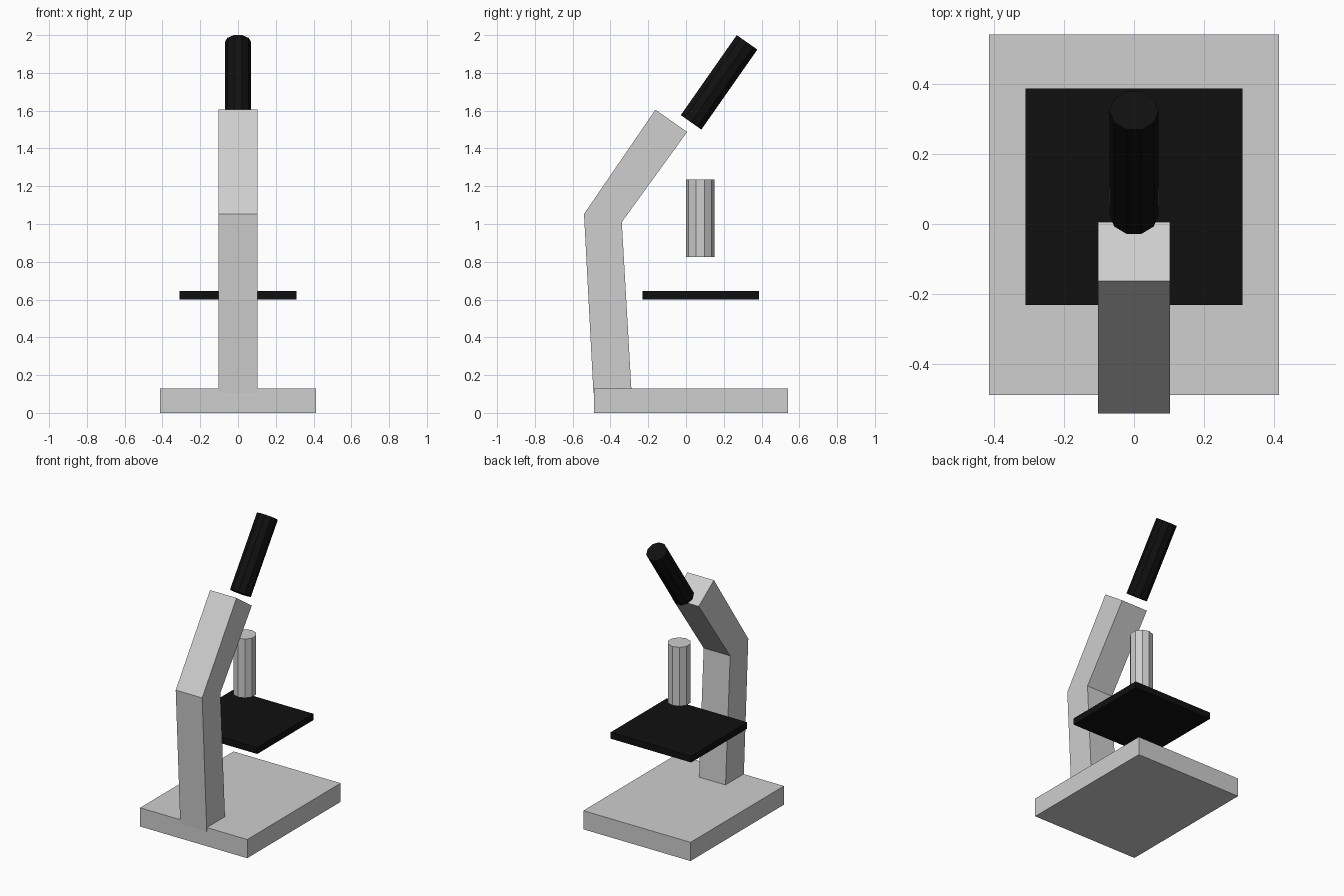
import bpy
import bmesh
from math import radians
from mathutils import Matrix, Vector

cube = bpy.data.objects.get("Cube")
if cube:
    bpy.data.objects.remove(cube, do_unlink=True)


def make_material(name, value):
    mat = bpy.data.materials.new(name)
    mat.use_nodes = True
    colour = (value, value, value, 1)
    mat.diffuse_color = colour
    mat.node_tree.nodes["Principled BSDF"].inputs["Base Color"].default_value = colour
    return mat


grey = make_material("light grey", 0.62)
black = make_material("soft black", 0.005)


def finish(name, bm, mat):
    bmesh.ops.recalc_face_normals(bm, faces=bm.faces)
    mesh = bpy.data.meshes.new(name)
    bm.to_mesh(mesh)
    bm.free()
    mesh.materials.append(mat)
    obj = bpy.data.objects.new(name, mesh)
    bpy.context.collection.objects.link(obj)
    return obj


def box(name, low, high, mat):
    low, high = Vector(low), Vector(high)
    bm = bmesh.new()
    place = Matrix.Translation((low + high) / 2) @ Matrix.Diagonal((*(high - low), 1))
    bmesh.ops.create_cube(bm, size=1, matrix=place)
    return finish(name, bm, mat)


def tube(name, centre, radius, length, mat, tilt=0, turn=0):
    bm = bmesh.new()
    place = (Matrix.Translation(centre) @ Matrix.Rotation(radians(tilt), 4, 'X')
             @ Matrix.Rotation(radians(turn), 4, 'Z'))
    bmesh.ops.create_cone(bm, cap_ends=True, segments=10, radius1=radius,
                          radius2=radius, depth=length, matrix=place)
    return finish(name, bm, mat)


def side_profile(name, points, half_width, mat):
    bm = bmesh.new()
    face = bm.faces.new([bm.verts.new((-half_width, y, z)) for y, z in points])
    side = bmesh.ops.extrude_face_region(bm, geom=[face])
    moved = [v for v in side["geom"] if isinstance(v, bmesh.types.BMVert)]
    bmesh.ops.translate(bm, verts=moved, vec=(2 * half_width, 0, 0))
    return finish(name, bm, mat)


# Foot and specimen stage
box("base", (-0.413, -0.488, 0), (0.413, 0.54, 0.13), grey)
box("stage", (-0.31, -0.231, 0.6), (0.31, 0.386, 0.645), black)

# Bent arm, sunk slightly into the base
side_profile("arm", [(-0.49, 0.105), (-0.54, 1.053), (-0.162, 1.605),
                     (0.006, 1.487), (-0.34, 1.01), (-0.288, 0.105)], 0.102, grey)

# Objective lens barrel and tilted eyepiece
tube("objective", (0, 0.075, 1.03), 0.075, 0.41, grey)
tube("eyepiece", (0, 0.175, 1.75), 0.07, 0.517, black, tilt=-35, turn=90)
